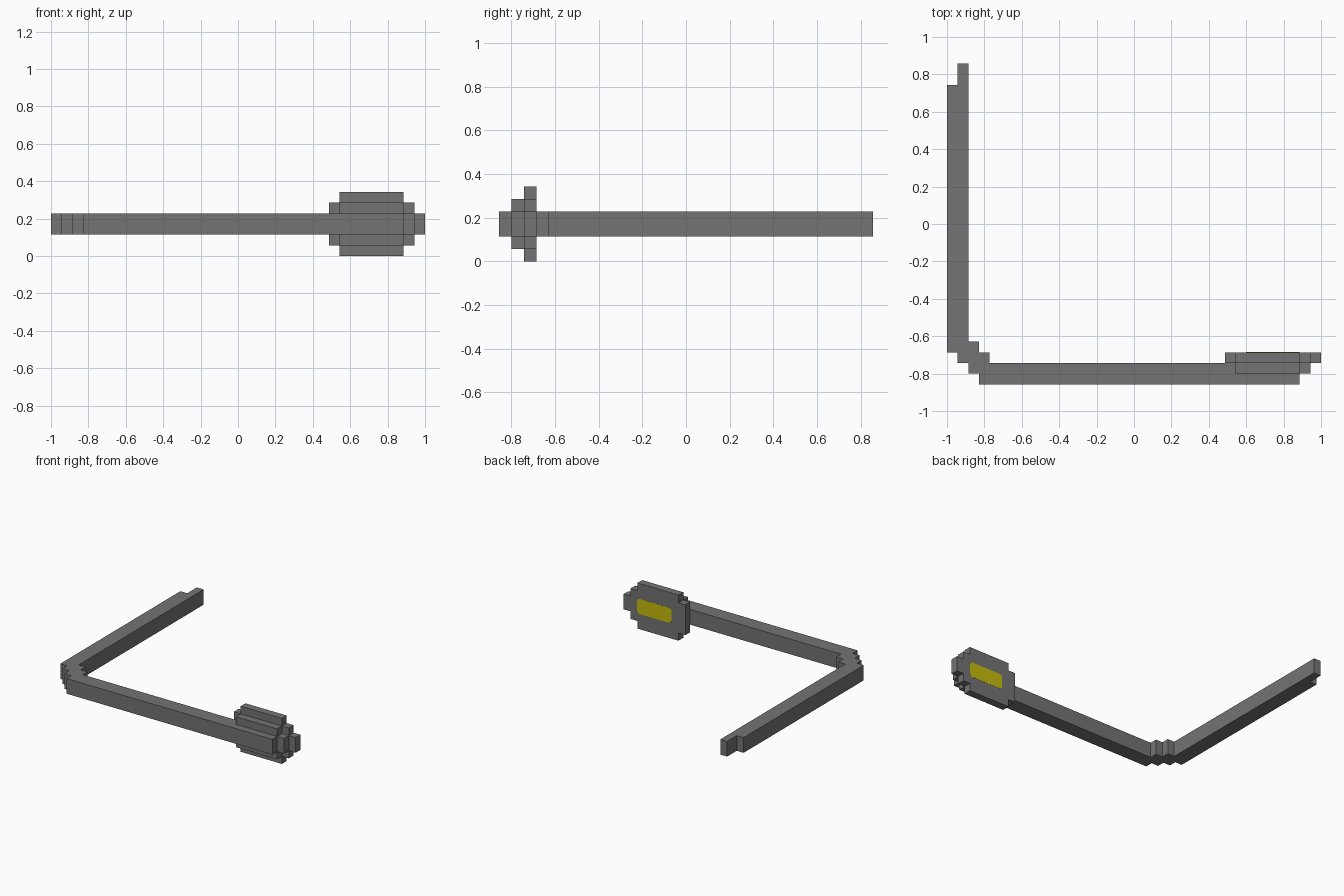
import bpy, bmesh, math
from mathutils import Vector

if "Cube" in bpy.data.objects:
    bpy.data.objects.remove(bpy.data.objects["Cube"])

U = 2 / 35                        # size of one block
ORIGIN = Vector((-1.0, -15 * U, 0.0))


def material(name, rgb):
    m = bpy.data.materials.new(name)
    m.diffuse_color = (*rgb, 1.0)
    m.use_nodes = True
    m.node_tree.nodes["Principled BSDF"].inputs["Base Color"].default_value = m.diffuse_color
    return m


GREY = material("dark grey plastic", (0.173, 0.173, 0.173))
YELLOW = material("olive yellow screen", (0.56, 0.50, 0.004))


def cells(*boxes):
    """Block cells covered by boxes (x0, x1, y0, y1, z0, z1)."""
    return {(x, y, z) for x0, x1, y0, y1, z0, z1 in boxes
            for x in range(x0, x1) for y in range(y0, y1) for z in range(z0, z1)}


def finish(bm, name, mat):
    mesh = bpy.data.meshes.new(name)
    bm.to_mesh(mesh)
    bm.free()
    mesh.materials.append(mat)
    ob = bpy.data.objects.new(name, mesh)
    bpy.context.collection.objects.link(ob)
    return ob


parts = {
    # side arm running back over the ear, with stepped tip
    "side_arm": cells((0, 2, 4, 28, 2, 4), (1, 2, 28, 30, 2, 4)),
    # stepped diagonal corner
    "corner": cells((0, 1, 3, 4, 2, 4), (1, 2, 2, 4, 2, 4),
                    (2, 3, 1, 4, 2, 4), (3, 4, 2, 3, 2, 4)),
    # bar across the front
    "front_bar": cells((3, 33, 0, 2, 2, 4)),
    # stepped eyepiece housing
    "eyepiece_housing": cells((27, 33, 1, 2, 1, 2), (27, 33, 1, 2, 4, 5),
                              (33, 34, 1, 2, 2, 4), (27, 33, 2, 3, 0, 6),
                              (26, 34, 2, 3, 1, 5), (34, 35, 2, 3, 2, 4)),
}
solid = set().union(*parts.values())

# Only the exposed outside faces of each part are made
for name, blocks in parts.items():
    bm = bmesh.new()
    for c in sorted(blocks):
        for axis in range(3):
            for s in (-1, 1):
                n = list(c)
                n[axis] += s
                if tuple(n) in solid:
                    continue
                a, b = (axis + 1) % 3, (axis + 2) % 3
                ring = []
                for da, db in ((0, 0), (1, 0), (1, 1), (0, 1))[::s]:
                    p = Vector(c)
                    p[axis] += s > 0
                    p[a] += da
                    p[b] += db
                    ring.append(bm.verts.new(ORIGIN + p * U))
                bm.faces.new(ring)
    bmesh.ops.remove_doubles(bm, verts=bm.verts, dist=1e-4)
    bmesh.ops.dissolve_limit(bm, angle_limit=0.01, verts=bm.verts, edges=bm.edges)
    finish(bm, name, GREY)

# Thin rounded screen plate on the back of the housing
bm = bmesh.new()
r, ring = 0.4, []
for cx, cz, start in ((33 - r, 4 - r, 0), (28 + r, 4 - r, 90),
                      (28 + r, 2 + r, 180), (33 - r, 2 + r, 270)):
    for i in range(4):
        t = math.radians(start + i * 30)
        p = Vector((cx + r * math.cos(t), 3, cz + r * math.sin(t)))
        ring.append(bm.verts.new(ORIGIN + p * U))
face = bm.faces.new(ring)
ext = bmesh.ops.extrude_face_region(bm, geom=[face])
bmesh.ops.translate(bm, vec=(0, 0.001, 0),
                    verts=[g for g in ext["geom"] if isinstance(g, bmesh.types.BMVert)])
bmesh.ops.recalc_face_normals(bm, faces=bm.faces)
finish(bm, "eyepiece_screen", YELLOW)
